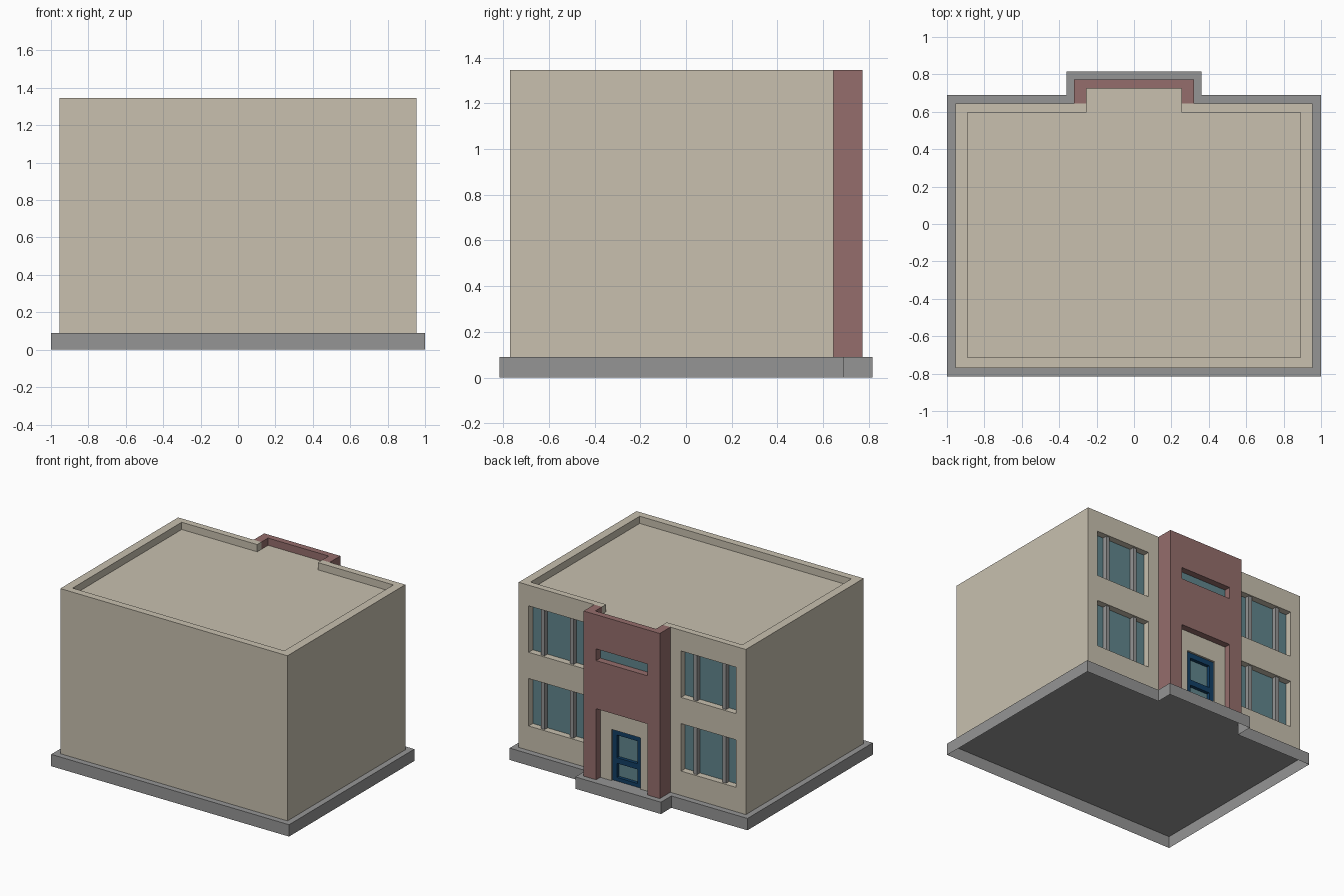
import bpy

if "Cube" in bpy.data.objects:
    bpy.data.objects.remove(bpy.data.objects["Cube"])


def material(name, rgb):
    m = bpy.data.materials.new(name)
    m.diffuse_color = (*rgb, 1)
    m.use_nodes = True
    m.node_tree.nodes["Principled BSDF"].inputs["Base Color"].default_value = m.diffuse_color
    return m


BEIGE = material("beige_render", (0.58, 0.53, 0.43))
MAROON = material("maroon_render", (0.30, 0.155, 0.15))
STONE = material("grey_stone", (0.30, 0.30, 0.30))
GLASS = material("teal_glass", (0.12, 0.24, 0.27))
NAVY = material("navy_paint", (0.006, 0.05, 0.13))


class Part:
    """Collects flat faces, then becomes one mesh object."""

    def __init__(self, name, mat):
        self.name, self.mat, self.verts, self.faces = name, mat, [], []

    def face(self, pts):
        n = len(self.verts)
        self.verts += pts
        self.faces.append(range(n, n + len(pts)))

    def flat(self, outline, z):
        self.face([(x, y, z) for x, y in outline])

    def strip(self, path, z0, z1):
        # vertical faces whose outside lies to the right of the path
        for (ax, ay), (bx, by) in zip(path, path[1:]):
            self.face([(ax, ay, z0), (bx, by, z0), (bx, by, z1), (ax, ay, z1)])

    def panel(self, x0, x1, z0, z1, y, holes, depth):
        # wall facing +y with rectangular holes and reveals
        xs = sorted({x0, x1, *[v for h in holes for v in h[:2]]})
        zs = sorted({z0, z1, *[v for h in holes for v in h[2:]]})
        for a, b in zip(xs, xs[1:]):
            for c, d in zip(zs, zs[1:]):
                mx, mz = (a + b) / 2, (c + d) / 2
                if not any(h[0] < mx < h[1] and h[2] < mz < h[3] for h in holes):
                    self.strip([(b, y), (a, y)], c, d)
        for a, b, c, d in holes:
            back = y - depth
            self.strip([(a, back), (a, y)], c, d)
            self.strip([(b, y), (b, back)], c, d)
            self.flat([(a, y), (b, y), (b, back), (a, back)], d)
            if c > z0:
                self.flat([(a, back), (b, back), (b, y), (a, y)], c)

    def build(self):
        me = bpy.data.meshes.new(self.name)
        me.from_pydata(self.verts, [], [list(f) for f in self.faces])
        me.materials.append(self.mat)
        ob = bpy.data.objects.new(self.name, me)
        bpy.context.collection.objects.link(ob)


Z0, ROOF, TOP = 0.09, 1.29, 1.345
BACK, PORCH, INNER = 0.645, 0.772, 0.725
DEPTH = 0.05

# plinth, open underneath
plinth = Part("plinth", STONE)
outline = [(-1, -0.815), (1, -0.815), (1, 0.69), (0.36, 0.69), (0.36, 0.815),
           (-0.36, 0.815), (-0.36, 0.69), (-1, 0.69)]
plinth.strip(outline + outline[:1], 0, Z0)
plinth.flat(outline, Z0)
plinth.build()

# main walls, parapet and roof
walls = Part("main_walls", BEIGE)
outer = [(-0.955, BACK), (-0.955, -0.77), (0.955, -0.77), (0.955, BACK)]
inner = [(0.255, BACK), (0.255, 0.595), (0.89, 0.595), (0.89, -0.715),
         (-0.89, -0.715), (-0.89, 0.595), (-0.255, 0.595), (-0.255, BACK)]
walls.strip(outer, Z0, TOP)
walls.strip(inner, ROOF, TOP)
walls.flat(outer + inner, TOP)
glass = Part("window_glass", GLASS)
mullions = Part("window_mullions", STONE)

# four back windows, each with two mullions
for s in (-1, 1):
    xa, xb = sorted((s * 0.41, s * 0.872))
    holes = [(xa, xb, 0.275, 0.636), (xa, xb, 0.835, 1.188)]
    wa, wb = sorted((s * 0.32, s * 0.955))
    walls.panel(wa, wb, Z0, TOP, BACK, holes, DEPTH)
    yb, yf, w = BACK - DEPTH, BACK - 0.015, 0.015
    for a, b, c, d in holes:
        glass.strip([(b, yb), (a, yb)], c, d)
        for off in (-0.122, 0.122):
            m = (a + b) / 2 + off
            mullions.strip([(m + w, yb), (m + w, yf), (m - w, yf), (m - w, yb)], c, d)
walls.build()
mullions.build()

roof = Part("roof", BEIGE)
roof.flat((inner + [(-0.255, INNER), (0.255, INNER)])[::-1], ROOF)
roof.build()

# projecting entrance bay with slot window and doorway
bay = Part("entrance_bay", MAROON)
slot = (-0.215, 0.215, 0.996, 1.085)
bay.panel(-0.32, 0.32, Z0, TOP, PORCH, [slot, (-0.215, 0.215, Z0, 0.63)], DEPTH)
bay.strip([(0.32, BACK), (0.32, PORCH)], Z0, TOP)
bay.strip([(-0.32, PORCH), (-0.32, BACK)], Z0, TOP)
lip = [(-0.255, BACK), (-0.255, INNER), (0.255, INNER), (0.255, BACK)]
bay.strip(lip, ROOF, TOP)
bay.flat([(0.32, BACK), (0.32, PORCH), (-0.32, PORCH), (-0.32, BACK)] + lip, TOP)
bay.build()
y = PORCH - DEPTH
glass.strip([(slot[1], y), (slot[0], y)], slot[2], slot[3])
glass.build()

# recessed entrance wall and glazed door
entry = Part("entrance_wall", BEIGE)
entry.panel(-0.215, 0.215, Z0, 0.63, y, [(-0.122, 0.122, Z0, 0.48)], 0.015)
entry.build()
panes = [(-0.086, 0.086, 0.118, 0.225), (-0.086, 0.086, 0.268, 0.44)]
door = Part("door_frame", NAVY)
door.panel(-0.122, 0.122, Z0, 0.48, y - 0.015, panes, 0.025)
door.build()
door_glass = Part("door_glass", GLASS)
for a, b, c, d in panes:
    door_glass.strip([(b, y - 0.04), (a, y - 0.04)], c, d)
door_glass.build()
